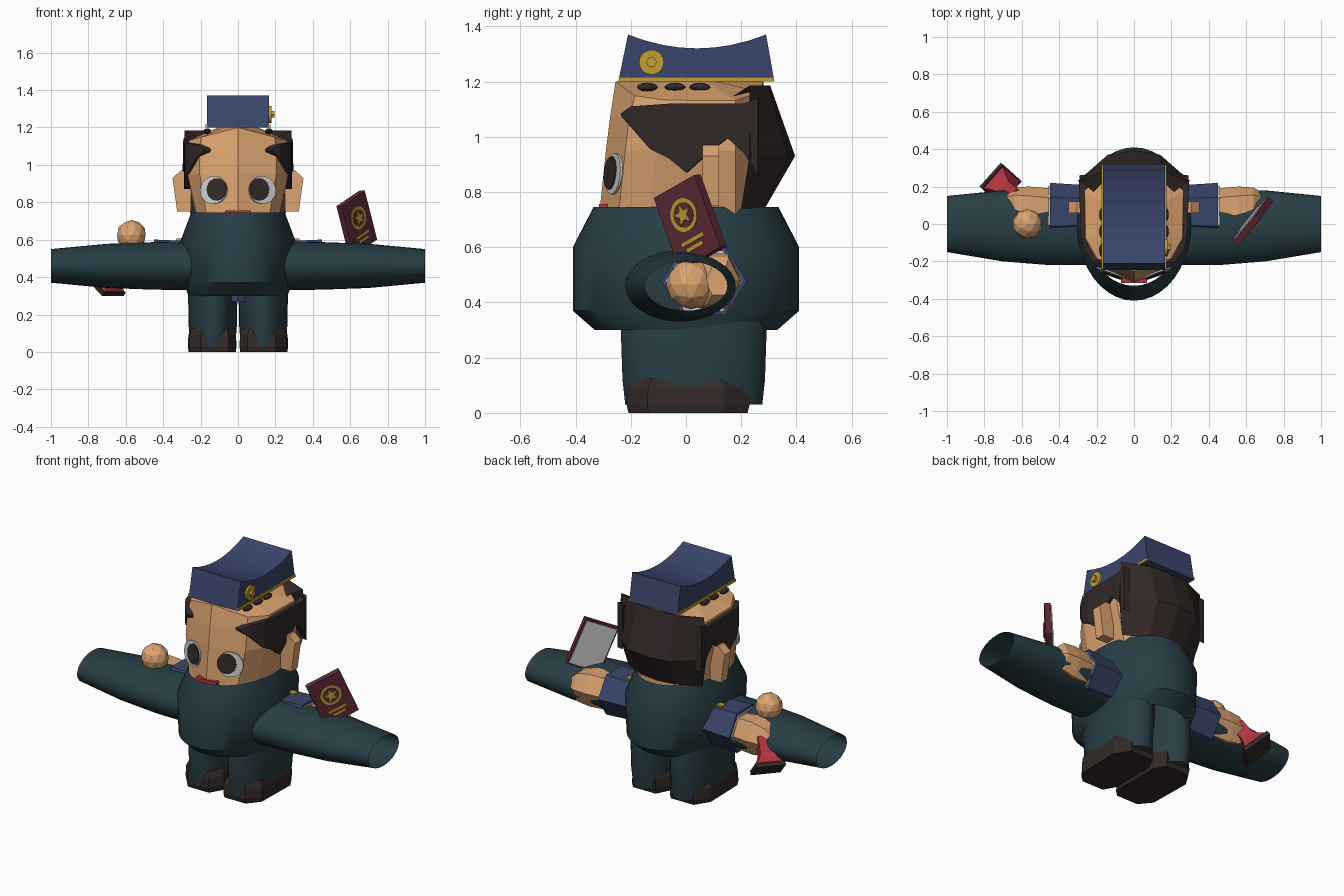
import bpy, bmesh, math
from mathutils import Matrix, Vector

cube = bpy.data.objects.get("Cube")
if cube:
    bpy.data.objects.remove(cube)


def material(name, r, g, b):
    m = bpy.data.materials.new(name)
    m.use_nodes = True
    m.diffuse_color = (r, g, b, 1)
    node = next(n for n in m.node_tree.nodes if n.type == 'BSDF_PRINCIPLED')
    node.inputs["Base Color"].default_value = (r, g, b, 1)
    node.inputs["Roughness"].default_value = 0.8
    return m


TEAL = material("dark teal cloth", .021, .048, .06)
NAVY = material("navy cloth", .042, .06, .145)
SKIN = material("skin", .72, .37, .165)
DARK = material("dark brown", .033, .022, .021)
GOLD = material("gold", .55, .34, .035)
MAROON = material("maroon", .115, .023, .038)
RED = material("red", .45, .035, .05)
WHITE = material("light grey", .58, .58, .58)


def finish(name, bm, mat, smooth=False, matrix=None):
    bmesh.ops.recalc_face_normals(bm, faces=bm.faces)
    me = bpy.data.meshes.new(name)
    bm.to_mesh(me)
    bm.free()
    me.materials.append(mat)
    ob = bpy.data.objects.new(name, me)
    bpy.context.collection.objects.link(ob)
    if matrix:
        ob.matrix_world = matrix
    if smooth:
        bpy.ops.object.select_all(action='DESELECT')
        ob.select_set(True)
        bpy.context.view_layer.objects.active = ob
        bpy.ops.object.shade_smooth_by_angle(angle=math.radians(35))
    return ob


def loft(name, rings, mat, closed=True, caps=True, smooth=False, matrix=None):
    """Skin a list of equal-length point rows."""
    bm = bmesh.new()
    rows = [[bm.verts.new(p) for p in ring] for ring in rings]
    n = len(rows[0])
    for a, b in zip(rows, rows[1:]):
        for i in range(n if closed else n - 1):
            j = (i + 1) % n
            bm.faces.new((a[i], a[j], b[j], b[i]))
    if caps and closed:
        bm.faces.new(rows[0])
        bm.faces.new(rows[-1])
    return finish(name, bm, mat, smooth, matrix)


def circle(n, rx, ry, cx=0, cy=0, turn=0):
    angles = [math.tau * i / n + turn for i in range(n)]
    return [(cx + rx * math.cos(a), cy + ry * math.sin(a)) for a in angles]


def rect(w, h, cy=0):
    return [(-w / 2, cy - h / 2), (w / 2, cy - h / 2), (w / 2, cy + h / 2), (-w / 2, cy + h / 2)]


def frame(center, normal, up=(0, 0, 1)):
    z = Vector(normal).normalized()
    x = Vector(up).cross(z).normalized()
    y = z.cross(x)
    m = Matrix((x, y, z)).transposed().to_4x4()
    m.translation = Vector(center)
    return m


def plate(name, pts, low, high, mat, matrix):
    """Extrude a flat outline along the frame's normal."""
    return loft(name, [[(x, y, z) for x, y in pts] for z in (low, high)], mat, matrix=matrix)


def ball(name, center, radius, mat, scale=(1, 1, 1)):
    bm = bmesh.new()
    bmesh.ops.create_icosphere(bm, subdivisions=2, radius=radius)
    m = Matrix.Translation(center) @ Matrix.Diagonal((*scale, 1))
    return finish(name, bm, mat, matrix=m)


def mirrored(half):
    """Complete a half row that starts and ends on the centre line."""
    return half + [(-x, *rest) for x, *rest in reversed(half[1:-1])]


# coat body: open tube
loft("coat_body", [[(x, y, z) for x, y in circle(40, rx, ry)] for z, rx, ry in
     ((.3, .265, .33), (.37, .29, .41), (.6, .305, .41), (.745, .25, .335))],
     TEAL, caps=False, smooth=True)
loft("inner_body", [[(x, y, z) for x, y in circle(8, .14, .16)] for z in (.27, .7)], NAVY)

# head with a folded face and a shallow ridge on top
plan = [(0, -.30), (.205, -.23), (.27, -.12), (.275, .18), (.15, .27), (0, .28)]
head_rows = []
for z, sx, shift, drop in ((.71, .8, -.015, 0), (.95, 1, .01, 0), (1.07, 1, .025, 0), (1.2, .96, .045, .25)):
    head_rows.append(mirrored([(x * sx, y + (shift if y < 0 else 0), z - drop * x) for x, y in plan]))
head_rows.append([(x * .4, y * .4, 1.2) for x, y, z in head_rows[-1]])
loft("head", head_rows, SKIN)
plate("mouth", rect(.14, .022), 0, .03, RED, frame((0, -.285, .745), (0, -1, 0)))

# hair: back cap and side panels
back_rows = []
for z, pts in ((.74, ((.255, .2), (.12, .27), (0, .285))), (.93, ((.3, .23), (.14, .37), (0, .395))),
               (1.185, ((.285, .23), (.13, .295), (0, .305))), (1.14, ((.2, .16), (.1, .2), (0, .22)))):
    half = [(x, y, z) for x, y in pts]
    back_rows.append(half + [(-x, y, z) for x, y, z in reversed(half[:-1])])
loft("hair_back", back_rows, DARK, closed=False)
hair_columns = ((.185, -.235, 1.075, 1.085), (.225, -.2, 1.035, 1.11), (.27, -.13, .955, 1.115),
                (.285, -.06, .92, 1.12), (.29, 0, .87, 1.12), (.29, .08, .94, 1.12),
                (.292, .15, .995, 1.12), (.295, .21, .94, 1.12), (.29, .26, .86, 1.14))

for s, side in ((1, "left"), (-1, "right")):
    panel = loft(side + "_hair_panel", [[(s * x, y, z) for x, y, z in
                 ((x, y, a), (x, y, b), (x - .04, y + .005, b), (x - .04, y + .005, a))]
                 for x, y, a, b in hair_columns], DARK)
    for i, y in enumerate((-.14, -.04, .05)):
        ball(f"{side}_hair_tuft_{i + 1}", (s * .165, y, 1.18), .035, DARK, (.6, 1.1, .45))

    # ears
    ear = [(.25, .75), (.325, .75), (.35, .93), (.305, .97), (.25, .96)]
    plate(side + "_ear", [(s * x, z) for x, z in ear], -.12, -.06, SKIN, frame((0, 0, 0), (0, -1, 0)))

    # eyes lie on the slanted face
    face = (s * .35, -.93, .09)
    plate(side + "_eye", circle(20, .077, .075), 0, .009, WHITE, frame((s * .128, -.257, .865), face))
    plate(side + "_pupil", circle(20, .056, .06), .009, .015, DARK, frame((s * .11, -.264, .868), face))

    # wide open sleeve
    loft(side + "_sleeve", [[(s * x, y, z) for y, z in circle(32, ry, rz, cy, .46)] for x, cy, ry, rz in
         ((.24, -.02, .2, .13), (.45, -.02, .2, .127), (.7, -.01, .19, .118), (1, 0, .15, .09))],
         TEAL, caps=False, smooth=True)

    # arm under the sleeve
    for part, mat, rows in (
            ("jacket_cuff", NAVY, ((.22, .065, .14, .13), (.45, .065, .155, .142))),
            ("shirt_cuff", WHITE, ((.4, .065, .135, .122), (.458, .065, .14, .127))),
            ("hand", SKIN, ((.44, .09, .1, .11), (.56, .1, .1, .115), (.64, .115, .08, .1), (.68, .12, .05, .06)))):
        loft(f"{side}_{part}", [[(s * x, y, z) for y, z in circle(6, ry, rz, cy, .478)]
             for x, cy, ry, rz in rows], mat)
    plate(side + "_shoulder_trim", rect(.06, .035), 0, .009, GOLD, frame((s * .3, .1, .597), (0, 0, 1), (0, 1, 0)))

    # trouser leg and boot
    loft(side + "_trouser_leg", [[(s * x, y, z) for x, y in circle(28, rx, ry, .135, .028)] for z, rx, ry in
         ((.03, .118, .248), (.12, .128, .258), (.3, .132, .264), (.42, .12, .24))], TEAL, smooth=True)
    boot = ((.05, -.215), (.2, -.215), (.262, -.14), (.268, .14), (.21, .23), (.05, .23), (.008, .15), (.008, -.14))
    loft(side + "_boot", [[(s * (.135 + (x - .135) * k), y * k, z) for x, y in boot]
         for z, k in ((0, .97), (.03, 1), (.09, .98), (.125, .88))], DARK)

    # cap side trim
    plate(side + "_cap_trim", [(-.245, 1.2), (.32, 1.2), (.317, 1.216), (-.242, 1.216)],
          s * .164, s * .173, GOLD, frame((0, 0, 0), (1, 0, 0)))

# cap with a sagging top
sag = [.29 - .5 * i / 8 for i in range(9)]
profile = [(-.245, 1.2), (.32, 1.2)] + [(y, 1.32 + .05 * ((y - .04) / .25) ** 2) for y in sag]
plate("cap", profile, -.166, .166, NAVY, frame((0, 0, 0), (1, 0, 0)))
badge = frame((.166, -.125, 1.27), (1, 0, 0))
plate("cap_badge", circle(20, .045, .045), 0, .012, GOLD, badge)
plate("cap_badge_boss", circle(6, .02, .02), .012, .028, GOLD, badge)

# thumbs
ball("left_thumb", (.62, .018, .465), .09, SKIN)
ball("right_thumb", (-.57, 0, .625), .08, SKIN)

# passbook held on the left
book = frame((.635, .015, .69), (.773, -.634, -.034), (-.23, -.33, .915))
plate("passbook_cover", rect(.21, .285), -.018, .018, MAROON, book)
plate("passbook_page", rect(.19, .265), -.024, -.018, WHITE, book)
seal = book @ Matrix.Translation((0, .03, 0))
plate("seal_ring", circle(24, .062, .062), .018, .022, GOLD, seal)
plate("seal_field", circle(24, .046, .046), .022, .024, MAROON, seal)
star = [(r * math.sin(math.pi * i / 5), r * math.cos(math.pi * i / 5))
        for i in range(10) for r in ((.042, .018)[i % 2],)]
plate("seal_star", star, .024, .029, GOLD, seal)
for i, (w, y) in enumerate(((.11, -.068), (.08, -.095))):
    plate(f"passbook_stripe_{i + 1}", rect(w, .014, y), .018, .022, GOLD, book)

# hand stamp held on the right
stamp = frame((-.63, .14, .5), (-.47, .42, -.78))
loft("stamp_handle", [[(x, y, z) for x, y in rect(2 * r, 2 * r)] for z, r in
     ((0, .04), (.09, .038), (.125, .05), (.165, .078))], RED, matrix=stamp)
plate("stamp_base", rect(.172, .172), .165, .19, DARK, stamp)
